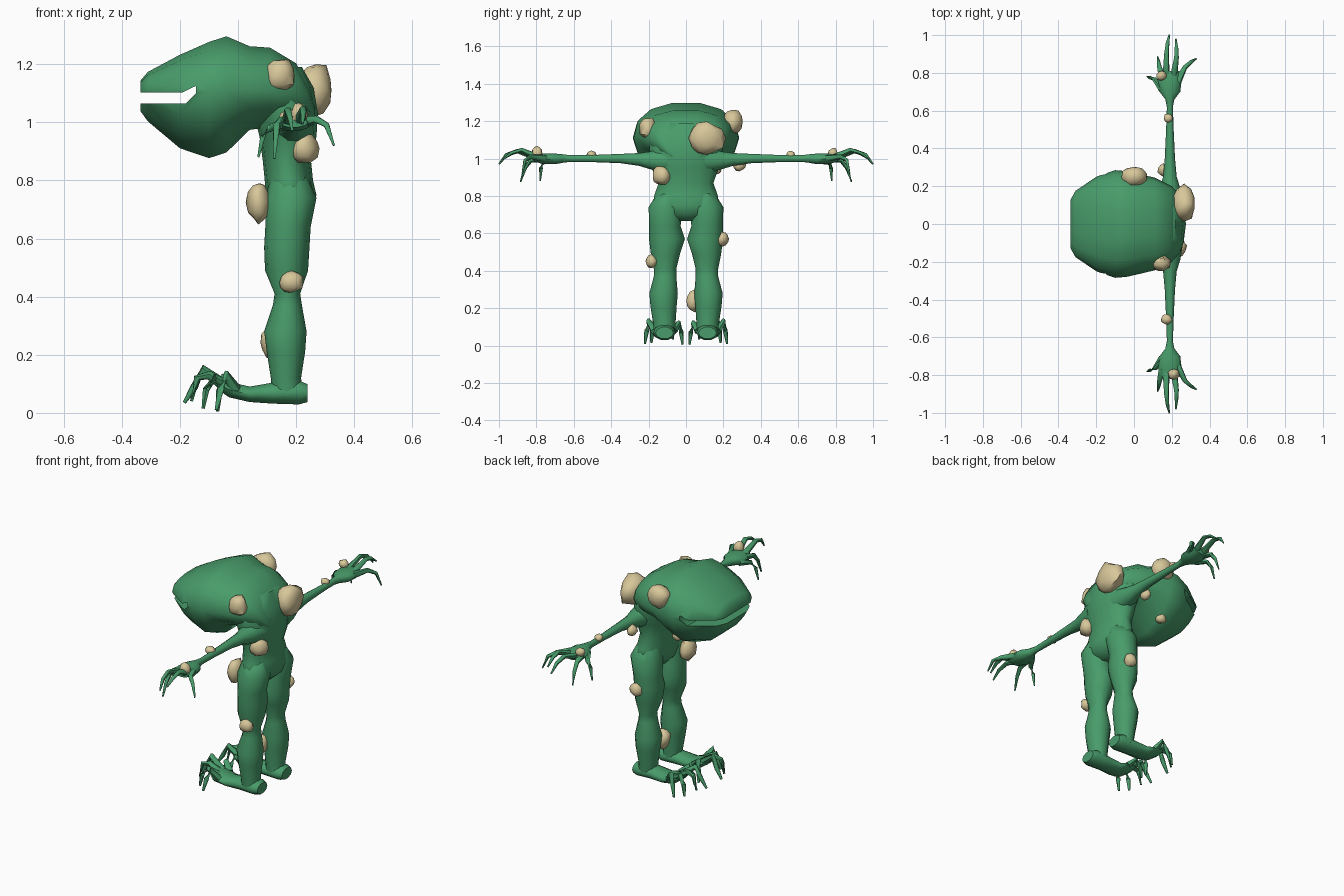
import bpy, bmesh, math, random
from mathutils import Vector, noise

random.seed(4)


def material(name, col):
    m = bpy.data.materials.new(name)
    m.diffuse_color = (*col, 1)
    return m


GREEN = material("green skin", (0.065, 0.33, 0.145))
TAN = material("tan wart", (0.68, 0.57, 0.32))


def finish(bm, name, mat, angle=60):
    bmesh.ops.recalc_face_normals(bm, faces=bm.faces)
    me = bpy.data.meshes.new(name)
    bm.to_mesh(me)
    bm.free()
    ob = bpy.data.objects.new(name, me)
    bpy.context.collection.objects.link(ob)
    me.materials.append(mat)
    smooth(ob, angle)
    return ob


def smooth(ob, angle=60):
    bpy.ops.object.select_all(action='DESELECT')
    ob.select_set(True)
    bpy.context.view_layer.objects.active = ob
    bpy.ops.object.shade_smooth_by_angle(angle=math.radians(angle))


def skin_rings(bm, rings):
    """Bridge rings of points and cap both ends."""
    vs = [[bm.verts.new(p) for p in r] for r in rings]
    n = len(vs[0])
    for a, b in zip(vs, vs[1:]):
        for i in range(n):
            j = (i + 1) % n
            bm.faces.new((a[i], a[j], b[j], b[i]))
    bm.faces.new(vs[0])
    bm.faces.new(vs[-1])


def ellipse(c, u, v, n=12):
    c, u, v = Vector(c), Vector(u), Vector(v)
    return [c + u * math.cos(2 * math.pi * i / n) + v * math.sin(2 * math.pi * i / n) for i in range(n)]


def tube(bm, pts, radii, n=6):
    """Tapered digit along a bent path."""
    pts = [Vector(p) for p in pts]
    rings = []
    for i, p in enumerate(pts):
        d = (pts[min(i + 1, len(pts) - 1)] - pts[max(i - 1, 0)]).normalized()
        u = d.cross(Vector((0.3, 0.2, 1)) if abs(d.z) < 0.9 else Vector((1, 0, 0))).normalized()
        rings.append(ellipse(p, u * radii[i], d.cross(u) * radii[i], n))
    skin_rings(bm, rings)


# Head: slices along x (x, z low, z high, half width)
def head_ring(x, lo, hi, w, n=14):
    mid = min(max(1.11, lo + 0.04), hi - 0.035)
    ring = []
    for i in range(n):
        a = 2 * math.pi * i / n
        c, s = math.cos(a), math.sin(a)
        p = 0.85 if s > 0 else 1.1
        y = math.copysign(abs(c) ** p, c) * w
        z = mid + abs(s) ** p * ((hi - mid) if s > 0 else (lo - mid))
        ring.append(Vector((x, y, z)))
    return ring


bm = bmesh.new()
skin_rings(bm, [head_ring(*s) for s in [
    (-0.335, 1.035, 1.145, 0.13), (-0.31, 1.0, 1.175, 0.175), (-0.2, 0.905, 1.235, 0.25),
    (-0.1, 0.87, 1.28, 0.285), (-0.04, 0.89, 1.3, 0.28), (0.04, 0.97, 1.265, 0.262),
    (0.11, 0.98, 1.26, 0.245), (0.2, 0.98, 1.205, 0.2), (0.245, 0.98, 1.12, 0.15), (0.265, 0.99, 1.06, 0.09)]])
head = finish(bm, "head", GREEN)

# Mouth slit cut right across the head
bm = bmesh.new()
prof = [(-0.5, 1.103), (-0.19, 1.103), (-0.145, 1.125), (-0.145, 1.1), (-0.18, 1.065), (-0.5, 1.065)]
skin_rings(bm, [[Vector((x, y, z)) for x, z in prof] for y in (-0.5, 0.5)])
cutter = finish(bm, "mouth_cutter", GREEN)
cutter.hide_render = True
mod = head.modifiers.new("mouth", 'BOOLEAN')
mod.operation, mod.solver, mod.object = 'DIFFERENCE', 'EXACT', cutter
bpy.context.view_layer.objects.active = head
bpy.ops.object.modifier_apply(modifier=mod.name)
bpy.data.objects.remove(cutter)
smooth(head, 45)

# Torso: slices along z (z, x centre, x radius, y radius)
bm = bmesh.new()
skin_rings(bm, [ellipse((x, 0, z), (rx, 0, 0), (0, ry, 0), 14) for z, x, rx, ry in [
    (0.665, 0.175, 0.04, 0.05), (0.7, 0.18, 0.075, 0.13), (0.75, 0.182, 0.088, 0.18), (0.8, 0.175, 0.083, 0.175),
    (0.87, 0.168, 0.083, 0.15), (0.95, 0.172, 0.098, 0.18), (1.03, 0.165, 0.11, 0.2), (1.12, 0.15, 0.11, 0.2),
    (1.19, 0.14, 0.08, 0.15)]])
finish(bm, "torso", GREEN)

LEG = [(0.82, 0.175, 0.09, 0.06, 0.06), (0.74, 0.182, 0.108, 0.088, 0.092), (0.64, 0.172, 0.113, 0.078, 0.084),
       (0.57, 0.168, 0.102, 0.078, 0.096), (0.49, 0.167, 0.11, 0.074, 0.078), (0.41, 0.17, 0.112, 0.044, 0.06),
       (0.37, 0.17, 0.112, 0.05, 0.06), (0.28, 0.163, 0.12, 0.073, 0.076), (0.21, 0.165, 0.12, 0.066, 0.07),
       (0.12, 0.165, 0.116, 0.052, 0.06), (0.06, 0.17, 0.115, 0.055, 0.055)]
# Foot: slices along x (x, y, z, y radius, z radius)
FOOT = [(0.24, 0.115, 0.068, 0.048, 0.032), (0.21, 0.115, 0.07, 0.06, 0.043), (0.12, 0.115, 0.068, 0.055, 0.038),
        (0.04, 0.118, 0.064, 0.062, 0.028), (-0.03, 0.12, 0.08, 0.075, 0.028), (-0.07, 0.12, 0.1, 0.05, 0.02)]
TOES = [((-0.01, 0.065, 0.08), (-0.05, 0.04, 0.12), (-0.065, 0.025, 0.07), (-0.07, 0.018, 0.005)),
        ((-0.04, 0.09, 0.09), (-0.12, 0.08, 0.15), (-0.15, 0.075, 0.09), (-0.185, 0.07, 0.035)),
        ((-0.04, 0.12, 0.09), (-0.1, 0.125, 0.13), (-0.14, 0.13, 0.12), (-0.16, 0.13, 0.04)),
        ((-0.03, 0.15, 0.09), (-0.08, 0.17, 0.12), (-0.11, 0.18, 0.08), (-0.12, 0.185, 0.015)),
        ((-0.01, 0.17, 0.08), (-0.04, 0.2, 0.13), (-0.06, 0.21, 0.08), (-0.075, 0.22, 0.01))]
# Arm and palm: slices along y (y, z, x radius, z radius)
ARM = [(0.1, 0.99, 0.07, 0.075), (0.19, 0.99, 0.055, 0.05), (0.25, 0.995, 0.036, 0.036), (0.35, 1.0, 0.027, 0.026),
       (0.5, 1.0, 0.02, 0.02), (0.62, 1.0, 0.016, 0.019), (0.66, 1.0, 0.024, 0.024), (0.7, 0.998, 0.055, 0.03),
       (0.76, 0.998, 0.062, 0.03), (0.81, 1.0, 0.05, 0.018)]
FINGERS = [((0.17, 0.78, 1.0), (0.172, 0.9, 1.04), (0.178, 0.96, 1.02), (0.187, 1.0, 0.97)),
           ((0.21, 0.78, 1.0), (0.225, 0.88, 1.045), (0.225, 0.93, 1.03), (0.222, 0.98, 0.995)),
           ((0.23, 0.75, 1.0), (0.27, 0.83, 1.01), (0.305, 0.86, 0.99), (0.33, 0.875, 0.92)),
           ((0.15, 0.77, 1.0), (0.135, 0.83, 0.99), (0.13, 0.86, 0.95), (0.125, 0.885, 0.875)),
           ((0.15, 0.71, 0.99), (0.11, 0.765, 0.98), (0.085, 0.775, 0.95), (0.07, 0.78, 0.88))]

for side, s in (("right", -1), ("left", 1)):
    def flip(pts):
        return [(x, s * y, z) for x, y, z in pts]

    bm = bmesh.new()
    skin_rings(bm, [ellipse((x, s * y, z), (rx, 0, 0), (0, ry, 0)) for z, x, y, rx, ry in LEG])
    finish(bm, side + "_leg", GREEN)
    bm = bmesh.new()
    skin_rings(bm, [ellipse((x, s * y, z), (0, ry, 0), (0, 0, rz), 10) for x, y, z, ry, rz in FOOT])
    finish(bm, side + "_foot", GREEN)
    bm = bmesh.new()
    for t in TOES:
        tube(bm, flip(t), (0.022, 0.016, 0.013, 0.006))
    finish(bm, side + "_toes", GREEN)
    bm = bmesh.new()
    skin_rings(bm, [ellipse((0.19, s * y, z), (rx, 0, 0), (0, 0, rz), 10) for y, z, rx, rz in ARM])
    finish(bm, side + "_arm", GREEN)
    bm = bmesh.new()
    for f in FINGERS:
        tube(bm, flip(f), (0.02, 0.013, 0.01, 0.004))
    finish(bm, side + "_fingers", GREEN)

# Warts: centre and radii along x, y, z
WARTS = [((0.265, 0.11, 1.11), (0.065, 0.095, 0.09)), ((0.0, 0.25, 1.195), (0.075, 0.055, 0.065)),
         ((0.145, -0.205, 1.16), (0.055, 0.045, 0.06)), ((0.23, -0.13, 0.91), (0.048, 0.05, 0.055)),
         ((0.07, -0.12, 0.725), (0.042, 0.06, 0.068)), ((0.185, -0.185, 0.45), (0.042, 0.032, 0.038)),
         ((0.19, 0.195, 0.57), (0.038, 0.034, 0.038)), ((0.12, 0.045, 0.24), (0.042, 0.045, 0.055)),
         ((0.18, 0.56, 1.02), (0.024, 0.024, 0.022)), ((0.172, -0.505, 1.018), (0.028, 0.026, 0.024)),
         ((0.145, 0.785, 1.03), (0.027, 0.025, 0.025)), ((0.21, -0.795, 1.03), (0.03, 0.03, 0.033)),
         ((0.155, 0.285, 0.965), (0.028, 0.034, 0.032)), ((-0.06, 0.16, 0.945), (0.032, 0.03, 0.03))]
for k, (c, r) in enumerate(WARTS):
    bm = bmesh.new()
    bmesh.ops.create_icosphere(bm, subdivisions=2, radius=1)
    for v in bm.verts:
        v.co *= 1 + 0.22 * noise.noise(v.co * 1.6 + Vector((k * 3.1, 0, 0))) + random.uniform(-0.04, 0.04)
        v.co = Vector(c) + Vector([a * b for a, b in zip(v.co, r)])
    finish(bm, f"wart_{k + 1}", TAN, 50)
